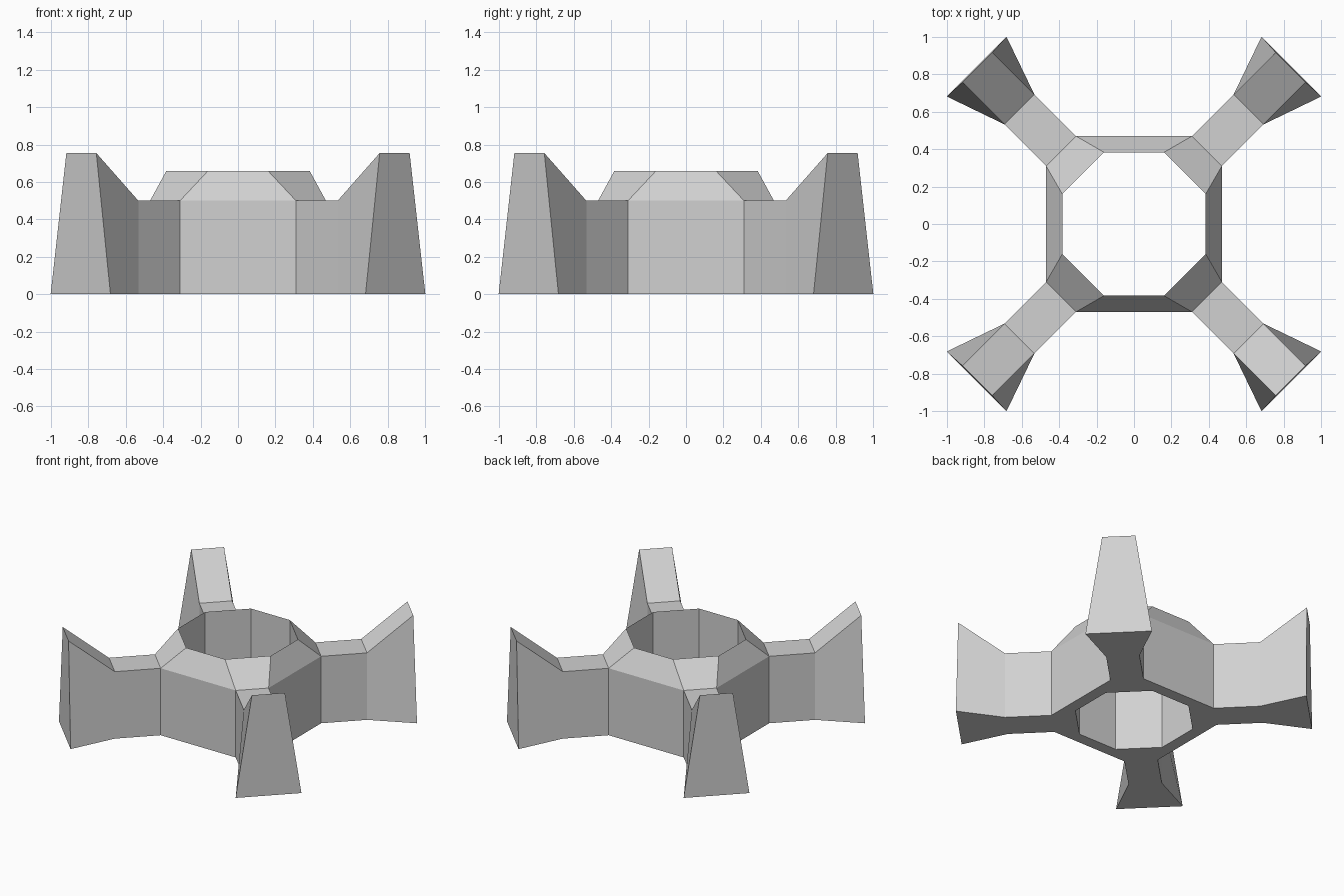
import bpy, bmesh
from mathutils import Vector

cube = bpy.data.objects.get("Cube")
if cube:
    bpy.data.objects.remove(cube, do_unlink=True)

grey = bpy.data.materials.new("light grey")
grey.use_nodes = True
colour = (0.64, 0.64, 0.64, 1)
grey.diffuse_color = colour
grey.node_tree.nodes["Principled BSDF"].inputs["Base Color"].default_value = colour


def octagon(bm, near, far, z):
    """Eight vertices, anticlockwise; even-numbered sides are diagonal."""
    quarter = [(far, near), (near, far)]
    points = []
    for _ in range(4):
        points += quarter
        quarter = [(-y, x) for x, y in quarter]
    return [bm.verts.new((x, y, z)) for x, y in points]


bm = bmesh.new()

# Hub: octagonal ring with sloped shoulder and straight open bore
rings = [octagon(bm, 0.31, 0.47, 0), octagon(bm, 0.31, 0.47, 0.5),
         octagon(bm, 0.16, 0.383, 0.66), octagon(bm, 0.16, 0.383, 0)]
walls = []
for level in range(4):
    low, high = rings[level], rings[(level + 1) % 4]
    for i in range(8):
        j = (i + 1) % 8
        face = bm.faces.new((low[i], low[j], high[j], high[i]))
        if level == 0 and i % 2 == 0:
            walls.append(face)


def extrude(face, offset):
    """Push a wall outwards and return the new end face."""
    result = bmesh.ops.extrude_face_region(bm, geom=[face])["geom"]
    bmesh.ops.delete(bm, geom=[face], context="FACES_ONLY")
    end = next(g for g in result if isinstance(g, bmesh.types.BMFace))
    bmesh.ops.translate(bm, verts=end.verts, vec=offset)
    return end


# Buttress arms: straight neck, then a rising end flared at the foot
for wall in walls:
    mid = wall.calc_center_median()
    out = Vector((mid.x, mid.y, 0)).normalized()
    side = Vector((-out.y, out.x, 0))
    end = extrude(wall, out * 0.315)
    end = extrude(end, out * 0.318)
    for v in end.verts:
        if v.co.z > 0.1:
            v.co.z = 0.755
        else:
            s = 1 if v.co.dot(side) > 0 else -1
            v.co += side * s * 0.113 + out * 0.006

bmesh.ops.recalc_face_normals(bm, faces=bm.faces)
mesh = bpy.data.meshes.new("hub_with_buttress_arms")
bm.to_mesh(mesh)
bm.free()
mesh.materials.append(grey)
base = bpy.data.objects.new("hub_with_buttress_arms", mesh)
bpy.context.collection.objects.link(base)
